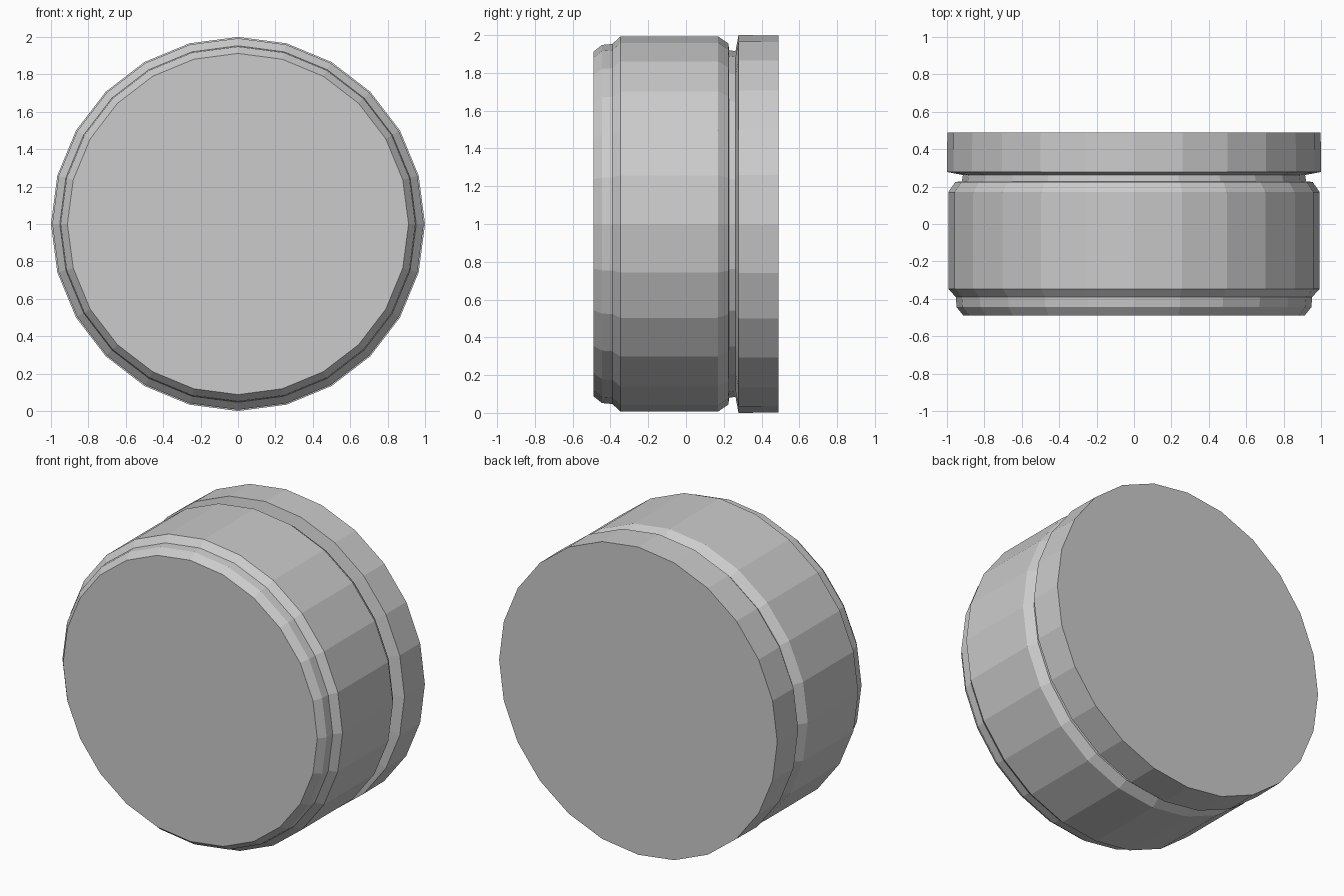
import bpy, bmesh, math

if "Cube" in bpy.data.objects:
    bpy.data.objects.remove(bpy.data.objects["Cube"])

SIDES = 24
CENTRE_Z = 1.0


def lathe(name, profile, cap_first=False, cap_last=False):
    """Revolve (y, radius) points about the y axis with flat facets."""
    bm = bmesh.new()
    rings = []
    for y, r in profile:
        rings.append([bm.verts.new((r * math.cos(2 * math.pi * i / SIDES), y,
                                    CENTRE_Z + r * math.sin(2 * math.pi * i / SIDES)))
                      for i in range(SIDES)])
    for a, b in zip(rings, rings[1:]):
        for i in range(SIDES):
            j = (i + 1) % SIDES
            bm.faces.new((a[i], b[i], b[j], a[j]))
    if cap_first:
        bm.faces.new(rings[0])
    if cap_last:
        bm.faces.new(list(reversed(rings[-1])))
    bm.normal_update()
    mesh = bpy.data.meshes.new(name)
    bm.to_mesh(mesh)
    bm.free()
    obj = bpy.data.objects.new(name, mesh)
    bpy.context.collection.objects.link(obj)
    return obj


# Drum with stepped front edge and recessed groove behind it
lathe("drum_body", [(-0.49, 0.912), (-0.445, 0.948), (-0.39, 0.953),
                    (-0.347, 0.993), (0.17, 0.993), (0.225, 0.955),
                    (0.228, 0.92), (0.262, 0.915)], cap_first=True)

# Full-width rear rim, meeting the groove with a shallow slope
lathe("rear_rim", [(0.262, 0.915), (0.278, 1.0), (0.49, 0.998)], cap_last=True)
